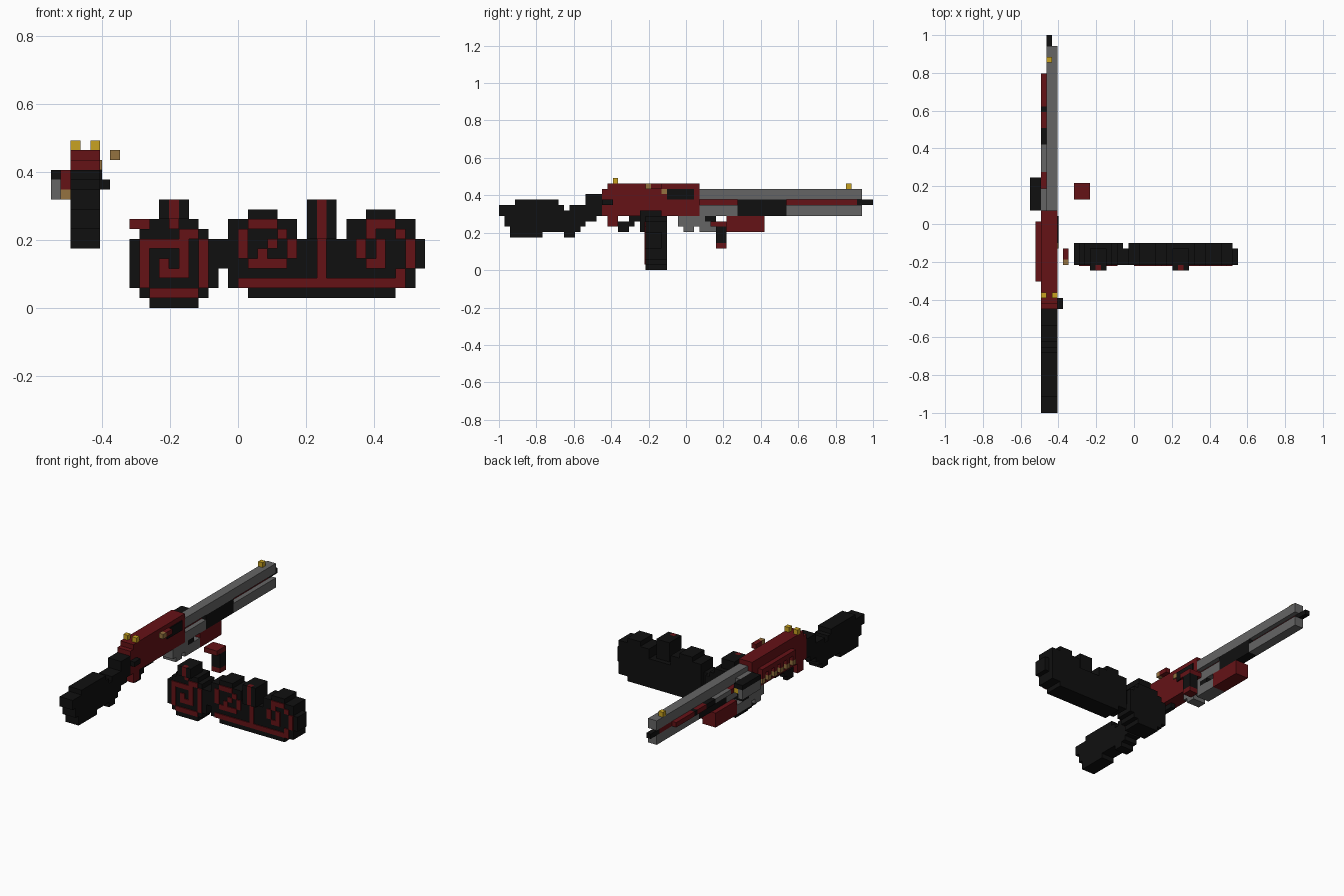
import bpy
import bmesh
from mathutils import Vector

if "Cube" in bpy.data.objects:
    bpy.data.objects.remove(bpy.data.objects["Cube"], do_unlink=True)

# The model sits on a grid of cubic cells
CELL = 2 / 69
ORIGIN = Vector((-19 * CELL, -1, 0))


def make_material(name, rgb):
    material = bpy.data.materials.new(name)
    material.use_nodes = True
    colour = (*rgb, 1)
    material.diffuse_color = colour
    bsdf = material.node_tree.nodes["Principled BSDF"]
    bsdf.inputs["Base Color"].default_value = colour
    bsdf.inputs["Roughness"].default_value = 0.8
    return material


black = make_material("matte black", (.005, .005, .005))
red = make_material("dark red", (.13, .006, .008))
grey = make_material("steel grey", (.13, .13, .13))
gold = make_material("gold", (.58, .36, .015))
brown = make_material("brass brown", (.3, .17, .05))


def part(name, material, boxes):
    """One object of boxes, each given as three (start, end) cell ranges."""
    bm = bmesh.new()
    for ranges in boxes:
        low = Vector([r[0] for r in ranges])
        size = Vector([r[1] - r[0] for r in ranges])
        corners = bmesh.ops.create_cube(bm, size=1)["verts"]
        for v in corners:
            unit = v.co + Vector((.5, .5, .5))
            v.co = ORIGIN + CELL * (low + unit * size)
    mesh = bpy.data.meshes.new(name)
    bm.to_mesh(mesh)
    bm.free()
    mesh.materials.append(material)
    obj = bpy.data.objects.new(name, mesh)
    bpy.context.collection.objects.link(obj)
    return obj


def side_profile(name, material, rects, width):
    """Rectangles (y0, y1, z0, z1) drawn from the side, given a width in x."""
    return part(name, material, [(width, r[:2], r[2:]) for r in rects])


def front_profile(name, material, rects, depth):
    """Rectangles (x0, x1, z0, z1) drawn from the front, given a depth in y."""
    return part(name, material, [(r[:2], depth, r[2:]) for r in rects])


BODY = (2, 5)      # full body width
BARREL = (3, 5)    # barrel width
CENTRE = (3, 4)    # middle column

# Shoulder stock, stepped outline
side_profile("stock", black, [
    (0, 1, 10, 12), (1, 2, 8, 12), (2, 3, 6, 12), (3, 8, 6, 13),
    (8, 11, 7, 13), (11, 12, 7, 12), (12, 13, 6, 11), (13, 14, 6, 12),
    (14, 15, 7, 12), (15, 16, 8, 12), (16, 18, 9, 14), (18, 19, 10, 14)], BODY)

# Receiver with its rear step and tang
side_profile("receiver", red, [
    (19, 20, 10, 15), (20, 37, 10, 16), (20, 22, 8, 10)], BODY)
side_profile("ejection_port", black, [(31, 36, 13, 15)], (5, 5.2))
side_profile("chambered_round", brown, [(30, 31, 14, 15)], (5, 5.2))
side_profile("hammer", black, [(19, 21, 12, 13)], (5, 6))
side_profile("trigger_guard", black, [
    (22, 23, 8, 9), (22, 24, 7, 8), (23, 25, 8, 9), (24, 28, 9, 10)], CENTRE)

# Sights
for side, x in (("right", 2), ("left", 4)):
    side_profile("rear_sight_" + side, gold, [(21, 22, 16, 17)], (x, x + 1))
side_profile("front_sight", gold, [(64, 65, 15, 16)], CENTRE)

# Upper barrel, lower tube and the rod between them
side_profile("upper_barrel", grey, [(37, 67, 13, 15)], BARREL)
side_profile("lower_tube", grey, [(37, 44, 10, 12), (53, 67, 10, 12)], BARREL)
side_profile("pump_grip", black, [(44, 53, 10, 13)], BARREL)
side_profile("inner_rod", red, [(37, 44, 12, 13), (53, 66, 12, 13)], CENTRE)
side_profile("rod_tip", black, [(66, 69, 12, 13)], CENTRE)

# Banded strip along the right side of the barrel
for band, material, start, end in (
        ("rear", red, 41, 44), ("steel", grey, 44, 49), ("dark", black, 49, 52),
        ("middle", red, 52, 55), ("ring", black, 55, 56), ("front", red, 56, 62)):
    side_profile("side_strip_" + band, material, [(start, end, 12, 13)], (2, 3))

# Under-barrel housing and box
side_profile("lower_housing", grey, [
    (33, 34, 8, 10), (34, 36, 7, 10), (36, 38, 8, 10), (37, 42, 7, 9)], BODY)
side_profile("housing_catch", black, [(38, 40, 9, 10)], BODY)
side_profile("under_barrel_box", red, [(42, 49, 7, 10)], BODY)

# Side lamp on the right
side_profile("lamp_top", black, [(37, 43, 13, 14)], (0, 2))
side_profile("lamp_shell", grey, [(37, 43, 11, 13)], (0, 1))
side_profile("lamp_core", black, [(37, 42, 11, 13)], (1, 2))
side_profile("lamp_lens", gold, [(42, 43, 12, 13)], (1, 2))
side_profile("lamp_mount", grey, [(37, 41, 11, 14)], (2, 3))

# Row of spare rounds on the right of the receiver
RACK = (1, 2)
side_profile("round_rack", red, [(24, 35, 13, 14)], RACK)
side_profile("spare_rounds", red, [(y, y + 1, 12, 13) for y in range(24, 35, 2)], RACK)
side_profile("spare_round_bases", brown, [(y, y + 1, 11, 12) for y in range(24, 35, 2)], RACK)

# Ejected round floating beside the receiver
side_profile("ejected_round", red, [(28, 30, 15, 16)], (6, 7))
side_profile("ejected_round_base", brown, [(27, 28, 15, 16)], (6, 7))

# Loose capped post
side_profile("post_cap", red, [(39, 42, 8, 9)], (8, 11))
side_profile("post", black, [(40, 42, 5, 8)], (9, 11))
side_profile("post_foot", red, [(40, 42, 4, 5)], (9, 11))

# Ornament: left lobe, bridge and the wide double lobe
SLAB = (27, 31)
front_profile("ornament_small_lobe", black, [
    (10, 15, 0, 1), (9, 16, 1, 2), (8, 17, 2, 7), (9, 16, 7, 8), (10, 15, 8, 9)], SLAB)
front_profile("ornament_bridge", black, [(17, 18, 4, 7)], (27, 30))
front_profile("ornament_wide_lobes", black, [
    (20, 35, 1, 2), (18, 37, 2, 7), (18, 25, 7, 9), (20, 23, 9, 10),
    (30, 37, 7, 9), (32, 35, 9, 10)], SLAB)
front_profile("ornament_end", black, [(37, 38, 4, 7)], (27, 30))

# Raised stems with a red middle column
for name, x, base in (("small", 11, 9), ("wide", 26, 7)):
    front_profile(name + "_stem", black, [(x, x + 3, base, 11)], (27, 30))
    front_profile(name + "_stem_sides", black, [
        (x, x + 1, base, 11), (x + 2, x + 3, base, 11)], (26, 27))
    front_profile(name + "_stem_core", red, [(x + 1, x + 2, base, 11)], (26, 27))

# Painted spirals as thin plates
PLATE = (26.8, 27)
front_profile("small_spiral", red, [
    (12, 13, 8, 9), (13, 15, 7, 8), (15, 16, 2, 7), (10, 15, 1, 2),
    (9, 10, 2, 6), (9, 14, 6, 7), (13, 14, 3, 6), (11, 13, 3, 4),
    (11, 12, 4, 5)], PLATE)
front_profile("middle_spiral", red, [
    (20, 23, 8, 9), (19, 20, 5, 8), (20, 21, 4, 5), (21, 24, 4, 5),
    (24, 25, 5, 7), (23, 24, 7, 8), (22, 23, 6, 7), (21, 22, 5, 6)], PLATE)
front_profile("left_spiral", red, [
    (32, 35, 8, 9), (35, 36, 7, 8), (36, 37, 4, 7), (35, 36, 3, 4),
    (32, 34, 4, 5), (31, 32, 5, 7), (32, 33, 7, 8), (33, 34, 5, 7)], PLATE)
front_profile("spiral_base_line", red, [(19, 36, 2, 3), (27, 28, 3, 7)], PLATE)
